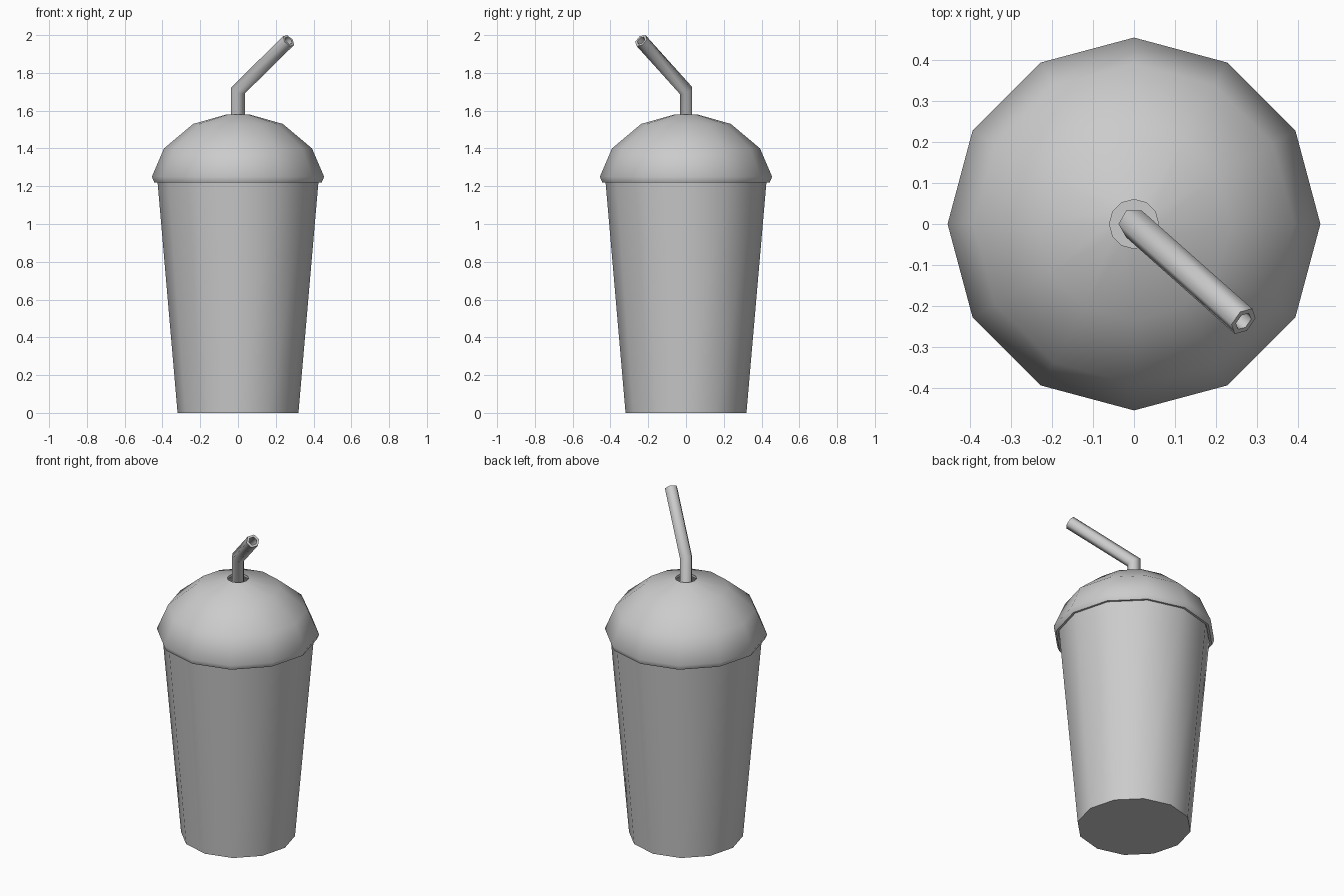
import bpy, bmesh, math
from mathutils import Vector

if "Cube" in bpy.data.objects:
    bpy.data.objects.remove(bpy.data.objects["Cube"])


def make_object(name, rings, closed=False, cap=False):
    """Bridge successive vertex rings into a surface."""
    bm = bmesh.new()
    loops = [[bm.verts.new(p) for p in ring] for ring in rings]
    pairs = list(zip(loops, loops[1:]))
    if closed:
        pairs.append((loops[-1], loops[0]))
    for a, b in pairs:
        n = len(a)
        for i in range(n):
            j = (i + 1) % n
            bm.faces.new((a[i], a[j], b[j], b[i]))
    if cap:
        bm.faces.new(loops[0])
        bm.faces.new(loops[-1])
    bmesh.ops.recalc_face_normals(bm, faces=bm.faces[:])
    mesh = bpy.data.meshes.new(name)
    bm.to_mesh(mesh)
    bm.free()
    obj = bpy.data.objects.new(name, mesh)
    bpy.context.collection.objects.link(obj)
    bpy.ops.object.select_all(action='DESELECT')
    obj.select_set(True)
    bpy.context.view_layer.objects.active = obj
    bpy.ops.object.shade_smooth_by_angle(angle=math.radians(62))
    return obj


def circle(r, z, sides=12):
    return [Vector((r * math.cos(math.tau * i / sides),
                    r * math.sin(math.tau * i / sides), z)) for i in range(sides)]


# Tapered cup: outer wall, lip, inner wall and floor
cup = [(0.32, 0), (0.427, 1.235), (0.412, 1.235), (0.307, 0.02)]
make_object("cup", [circle(r, z) for r, z in cup], cap=True)

# Domed lid: thin shell with a rim and a straw hole
lid = [(0.06, 1.58), (0.237, 1.53), (0.392, 1.40), (0.456, 1.25), (0.443, 1.22),
       (0.43, 1.22), (0.438, 1.25), (0.378, 1.39), (0.228, 1.515), (0.06, 1.565)]
make_object("domed_lid", [circle(r, z) for r, z in lid], closed=True)

# Bent hexagonal straw: outer and inner tube, mitred at the bend
bend = Vector((0, 0, 1.707))
tip = Vector((0.268, -0.238, 1.971))
direction = (tip - bend).normalized()
up = Vector((0, 0, 1))


def slide(points, along, origin, normal):
    return [p + along * ((origin - p).dot(normal) / along.dot(normal)) for p in points]


def straw_rings(r):
    base = circle(r, 0.06, 6)
    mid = slide(base, up, bend, up + direction)
    return [base, mid, slide(mid, direction, tip, direction)]


make_object("straw", straw_rings(0.038) + straw_rings(0.024)[::-1], closed=True)
